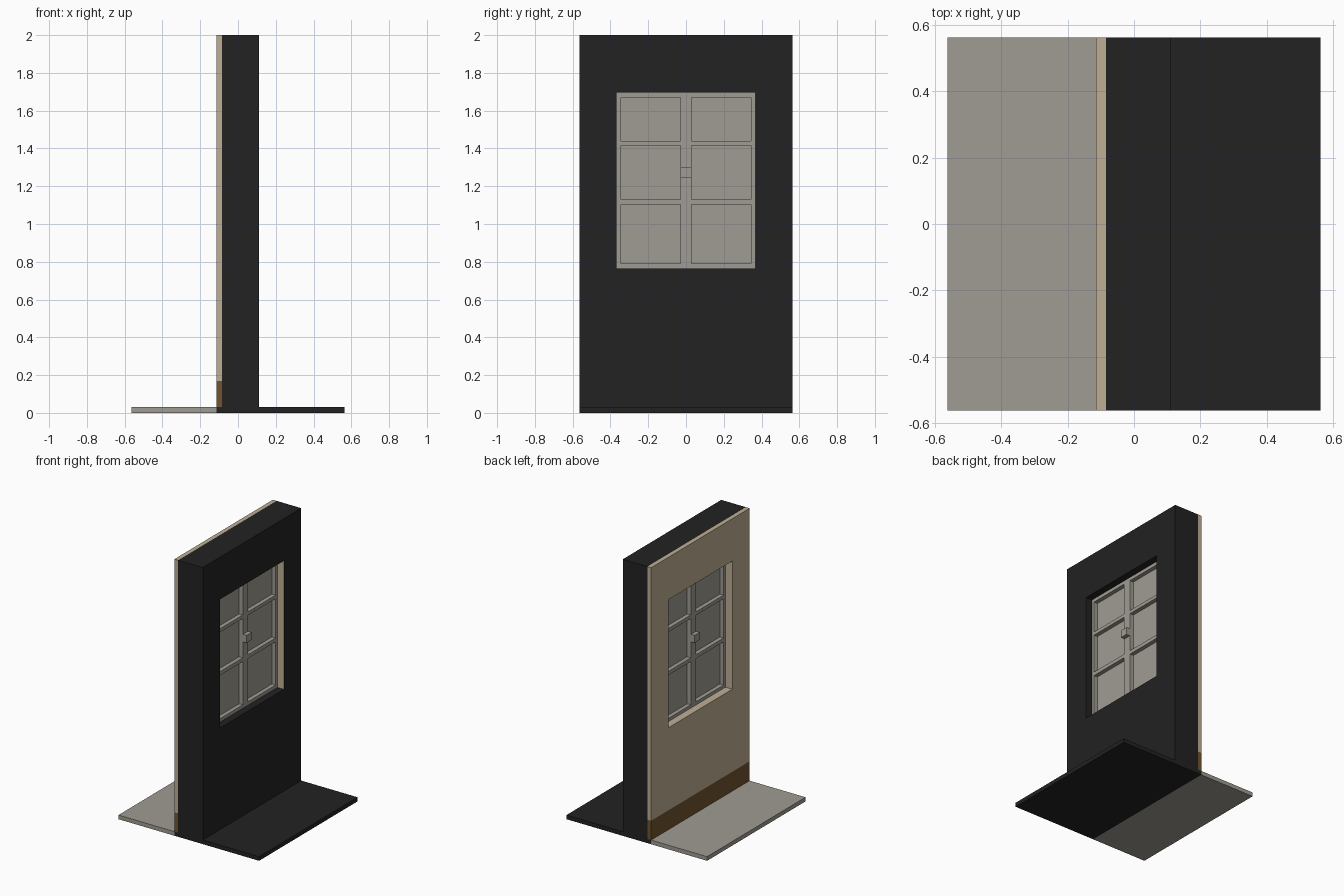
import bpy, bmesh

if "Cube" in bpy.data.objects:
    bpy.data.objects.remove(bpy.data.objects["Cube"])


def material(name, rgb):
    m = bpy.data.materials.new(name)
    m.diffuse_color = (*rgb, 1)
    m.use_nodes = True
    m.node_tree.nodes["Principled BSDF"].inputs["Base Color"].default_value = m.diffuse_color
    return m


DARK = material("charcoal", (0.016, 0.016, 0.016))
STONE = material("warm grey", (0.352, 0.333, 0.292))
PLASTER = material("beige plaster", (0.515, 0.429, 0.296))
BROWN = material("brown wood", (0.165, 0.087, 0.026))


def slab(name, x0, x1, ys, zs, mat, holes=()):
    """Upright slab on a y/z grid, extruded from x0 to x1; cells in holes stay open."""
    bm = bmesh.new()
    v = [[bm.verts.new((x0, y, z)) for z in zs] for y in ys]
    for i in range(len(ys) - 1):
        for j in range(len(zs) - 1):
            if (i, j) not in holes:
                bm.faces.new((v[i][j], v[i + 1][j], v[i + 1][j + 1], v[i][j + 1]))
    loose = [p for p in bm.verts if not p.link_faces]
    bmesh.ops.delete(bm, geom=loose, context='VERTS')
    front = bm.faces[:]
    ext = bmesh.ops.extrude_face_region(bm, geom=front, use_keep_orig=True)
    moved = [g for g in ext["geom"] if isinstance(g, bmesh.types.BMVert)]
    bmesh.ops.translate(bm, verts=moved, vec=(x1 - x0, 0, 0))
    bmesh.ops.recalc_face_normals(bm, faces=bm.faces[:])
    me = bpy.data.meshes.new(name)
    bm.to_mesh(me)
    bm.free()
    me.materials.append(mat)
    ob = bpy.data.objects.new(name, me)
    bpy.context.collection.objects.link(ob)
    return ob


H = 0.5625                 # half size of the base
XI, XM, XO = -0.115, -0.085, 0.112   # inner face, layer joint, outer face
W, Z0, Z1 = 0.367, 0.765, 1.695      # window opening
T = 0.002                  # reveal lining thickness

# wall layers with the window opening
slab("outer_wall", XM, XO, (-H, -W, W, H), (0, Z0, Z1, 2), DARK, {(1, 1)})
slab("inner_plaster", XI, XM, (-H, -W, W, H), (0.17, Z0, Z1, 2), PLASTER, {(1, 1)})
slab("skirting_board", XI, XM, (-H, H), (0.03, 0.17), BROWN)
slab("wall_foot", XI, XM, (-H, H), (0, 0.03), DARK)

# floors either side
slab("inner_floor", -H, XI, (-H, H), (0, 0.03), STONE)
slab("outer_floor", XO, H, (-H, H), (0, 0.03), DARK)

# plaster lining of the window reveal
slab("inner_reveal", XI, -0.055, (-W, -W + T, W - T, W),
     (Z0, Z0 + T, Z1 - T, Z1), PLASTER, {(1, 1)})
slab("outer_reveal_side", 0.055, XO, (W - T, W), (Z0, Z1), PLASTER)

# window frame with six panes, glazing and a handle on both sides
slab("window_frame", -0.06, 0.06, (-W, -0.345, -0.03, 0.03, 0.345, W),
     (Z0, 0.79, 1.103, 1.13, 1.415, 1.44, 1.67, Z1), STONE,
     {(i, j) for i in (1, 3) for j in (1, 3, 5)})
slab("window_panes", -0.03, 0.03, (-0.35, 0.35), (0.78, 1.68), STONE)
for name, a, b in (("inner_handle", -0.09, -0.06), ("outer_handle", 0.06, 0.09)):
    slab(name, a, b, (-0.029, 0.029), (1.245, 1.3), STONE)
